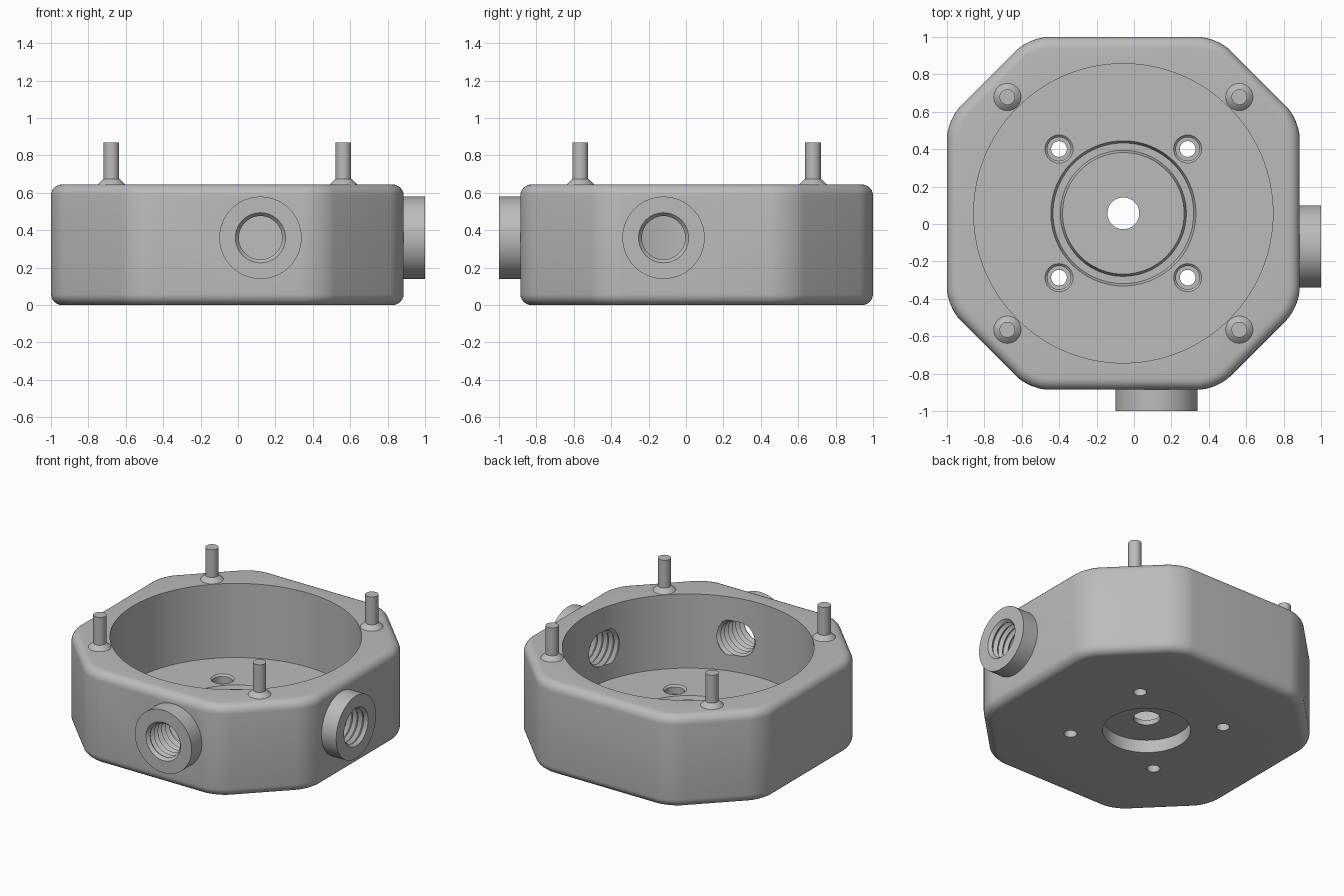
import bpy, bmesh, math
from mathutils import Matrix, Vector

if "Cube" in bpy.data.objects:
    bpy.data.objects.remove(bpy.data.objects["Cube"])

CX, CY = -0.057, 0.057        # axis of the housing
HALF, HEIGHT, FLOOR = 0.943, 0.645, 0.125

metal = bpy.data.materials.new("grey metal")
metal.diffuse_color = (0.5, 0.5, 0.5, 1)
metal.use_nodes = True
metal.node_tree.nodes["Principled BSDF"].inputs["Base Color"].default_value = metal.diffuse_color


def make_object(name, bm):
    bmesh.ops.recalc_face_normals(bm, faces=bm.faces)
    mesh = bpy.data.meshes.new(name)
    bm.to_mesh(mesh)
    bm.free()
    mesh.materials.append(metal)
    obj = bpy.data.objects.new(name, mesh)
    bpy.context.collection.objects.link(obj)
    return obj


def lathe(name, profile, matrix, steps=64, ring=False):
    """Revolve (radius, z) points about z; a ring profile is a closed loop."""
    bm = bmesh.new()
    loops = []
    for r, z in profile:
        loops.append([bm.verts.new((r * math.cos(2 * math.pi * i / steps),
                                    r * math.sin(2 * math.pi * i / steps), z))
                      for i in range(steps)])
    pairs = list(zip(loops, loops[1:]))
    if ring:
        pairs.append((loops[-1], loops[0]))
    else:
        bm.faces.new(loops[0][::-1])
        bm.faces.new(loops[-1])
    for a, b in pairs:
        for i in range(steps):
            j = (i + 1) % steps
            bm.faces.new((a[i], a[j], b[j], b[i]))
    bm.transform(matrix)
    return make_object(name, bm)


def at(x, y, z=0):
    return Matrix.Translation((x, y, z))


def select(obj):
    bpy.ops.object.select_all(action='DESELECT')
    obj.select_set(True)
    bpy.context.view_layer.objects.active = obj


def boolean(obj, tool, operation='DIFFERENCE'):
    select(obj)
    mod = obj.modifiers.new("cut", 'BOOLEAN')
    mod.operation, mod.solver, mod.object = operation, 'EXACT', tool
    bpy.ops.object.modifier_apply(modifier=mod.name)
    bpy.data.objects.remove(tool, do_unlink=True)


def smooth(obj):
    select(obj)
    bpy.ops.object.shade_smooth_by_angle(angle=math.radians(28))


# Eight-sided block with rounded corners and rims
bm = bmesh.new()
S = 0.5
corners = [(S, -HALF), (HALF, -S), (HALF, S), (S, HALF),
           (-S, HALF), (-HALF, S), (-HALF, -S), (-S, -HALF)]
base = bm.faces.new([bm.verts.new((x + CX, y + CY, 0)) for x, y in corners])
top = bmesh.ops.extrude_face_region(bm, geom=[base])
bmesh.ops.translate(bm, vec=(0, 0, HEIGHT),
                    verts=[v for v in top["geom"] if isinstance(v, bmesh.types.BMVert)])
bmesh.ops.recalc_face_normals(bm, faces=bm.faces)
upright = [e for e in bm.edges if abs(e.verts[0].co.z - e.verts[1].co.z) > 0.1]
bmesh.ops.bevel(bm, geom=upright, offset=0.1, segments=8, profile=0.5, affect='EDGES')
rims = [e for e in bm.edges if abs(e.verts[0].co.z - e.verts[1].co.z) < 0.01]
bmesh.ops.bevel(bm, geom=rims, offset=0.06, segments=6, profile=0.5, affect='EDGES')
housing = make_object("housing", bm)

# Side ports: local z points outward, ending at distance 1 from the origin
ports = [Matrix.Translation((0.12, 0, 0.36)) @ Matrix.Rotation(math.pi / 2, 4, 'X'),
         Matrix.Translation((0, -0.12, 0.36)) @ Matrix.Rotation(math.pi / 2, 4, 'Y')]
for m in ports:
    boolean(housing, lathe("port_collar", [(0.22, 0.84), (0.22, 1.0)], m), 'UNION')

# Main round cavity
boolean(housing, lathe("cavity", [(0.8, FLOOR), (0.8, 1.0)], at(CX, CY), 128))

# Threaded bores with a chamfered mouth
thread = [(0.116, 0.6)]
pitch, z = 0.042, 0.64
while z < 0.95:
    thread += [(0.116, z), (0.137, z + pitch * 0.45), (0.137, z + pitch * 0.55)]
    z += pitch
thread += [(0.116, z), (0.116, 0.979), (0.134, 1.0), (0.134, 1.05)]
for m in ports:
    boolean(housing, lathe("threaded_bore", thread, m, 48))

# Seal groove in the floor
boolean(housing, lathe("seal_groove",
                       [(0.325, FLOOR + 0.02), (0.325, FLOOR), (0.337, FLOOR - 0.03),
                        (0.376, FLOOR - 0.03), (0.388, FLOOR), (0.388, FLOOR + 0.02)],
                       at(CX, CY), 96, ring=True))

# Underside recess and centre hole
boolean(housing, lathe("recess", [(0.28, -0.1), (0.28, 0.09)], at(CX, CY), 96))
boolean(housing, lathe("centre_hole", [(0.085, 0.05), (0.085, 0.3)], at(CX, CY), 48))

# Four counterbored screw holes
for sx in (-1, 1):
    for sy in (-1, 1):
        hole = [(0.042, -0.1), (0.042, 0.065), (0.063, 0.065), (0.063, FLOOR - 0.012),
                (0.075, FLOOR), (0.075, FLOOR + 0.05)]
        boolean(housing, lathe("screw_hole", hole, at(CX + sx * 0.344, CY + sy * 0.344), 32))
smooth(housing)

# Four corner pins on flared feet
for sx in (-1, 1):
    for sy in (-1, 1):
        pin = lathe("corner_pin", [(0.073, HEIGHT - 0.01), (0.073, HEIGHT), (0.044, HEIGHT + 0.029),
                                   (0.042, HEIGHT + 0.03), (0.042, 0.87)],
                    at(CX + sx * 0.62, CY + sy * 0.622), 32)
        smooth(pin)
